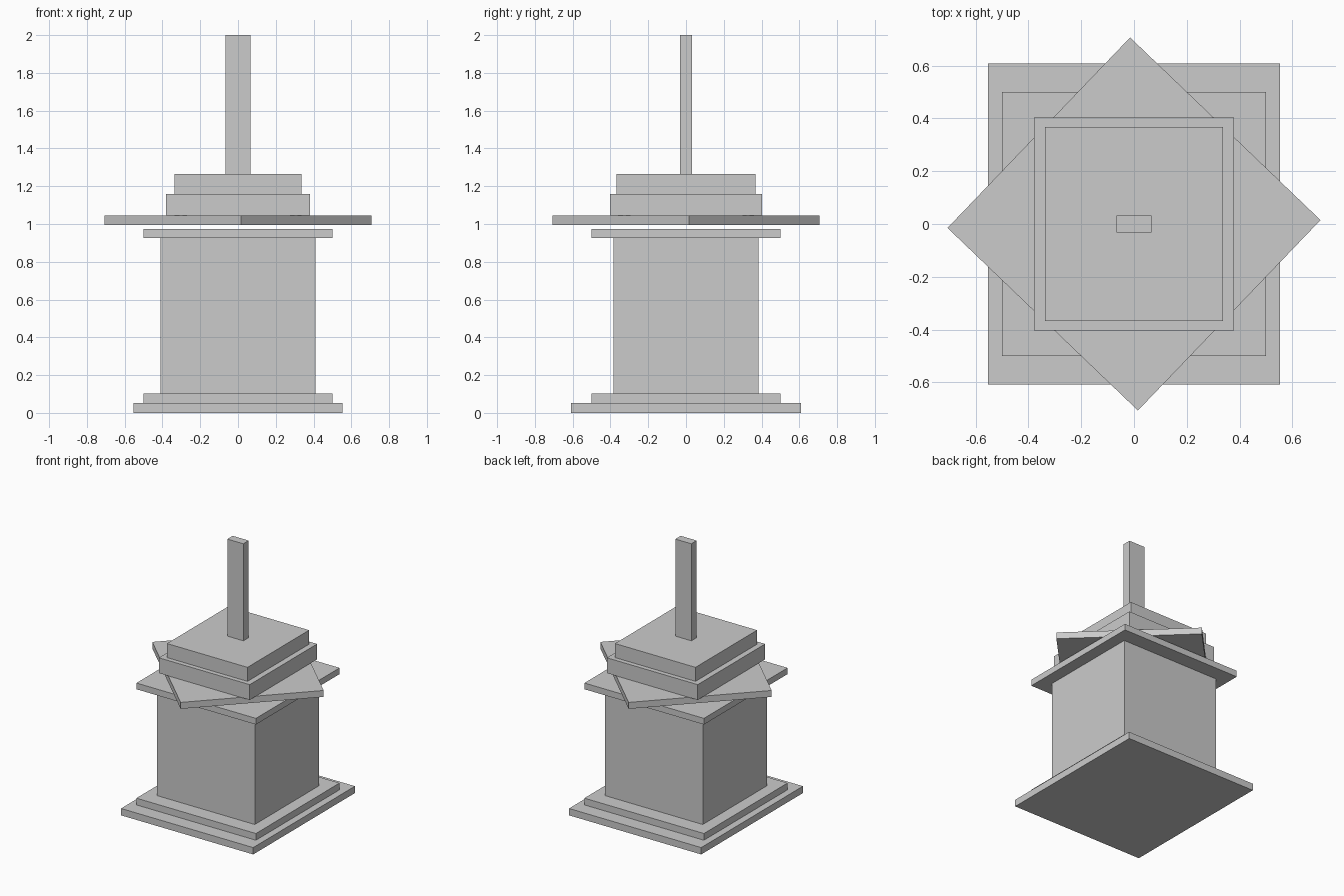
import bpy
import math

cube = bpy.data.objects.get("Cube")
if cube:
    bpy.data.objects.remove(cube, do_unlink=True)

# Single flat colour
grey = bpy.data.materials.new("plain_grey")
grey.use_nodes = True
colour = (0.6, 0.6, 0.6, 1.0)
grey.diffuse_color = colour
grey.node_tree.nodes["Principled BSDF"].inputs["Base Color"].default_value = colour


def block(name, half_x, half_y, bottom, top, turn=0.0):
    """Add a centred box between two heights, turned about z in degrees."""
    bpy.ops.mesh.primitive_cube_add(size=2, location=(0, 0, (bottom + top) / 2))
    obj = bpy.context.object
    obj.name = name
    obj.scale = (half_x, half_y, (top - bottom) / 2)
    bpy.ops.object.transform_apply(location=False, rotation=False, scale=True)
    obj.rotation_euler.z = math.radians(turn)
    obj.data.materials.append(grey)
    return obj


# Stepped base and main body
block("base_plinth", 0.553, 0.608, 0.0, 0.052)
block("base_step", 0.5, 0.5, 0.052, 0.103)
block("body", 0.41, 0.385, 0.103, 0.927)
block("body_cap", 0.5, 0.5, 0.927, 0.974)

# Turned plate floating just above the cap
block("turned_plate", 0.5, 0.5, 0.995, 1.044, turn=46.2)

# Upper tiers and mast
block("lower_tier", 0.38, 0.403, 1.044, 1.16)
block("upper_tier", 0.337, 0.368, 1.16, 1.266)
block("mast", 0.067, 0.032, 1.266, 2.0)
